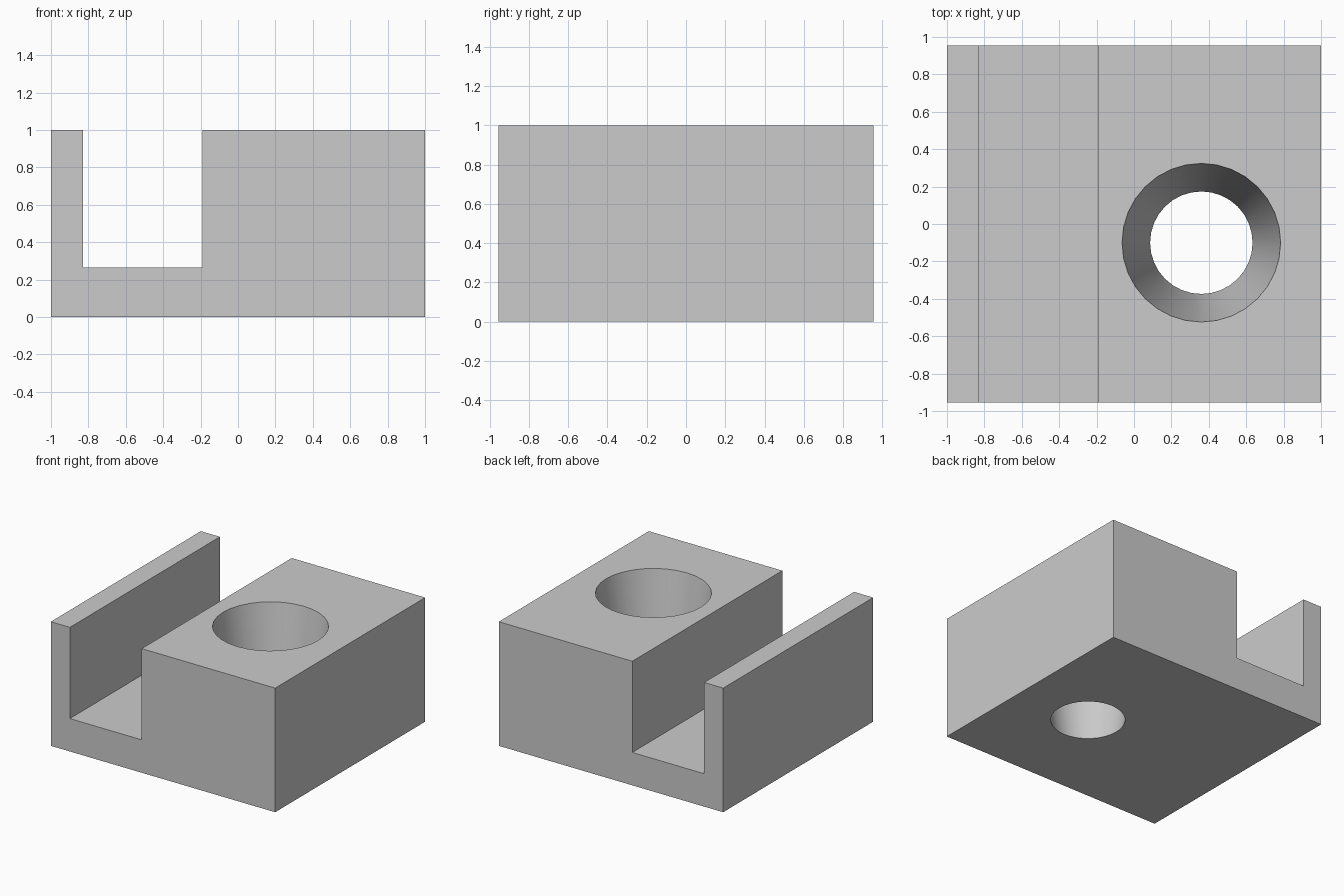
import bpy, bmesh

cube = bpy.data.objects.get("Cube")
if cube:
    bpy.data.objects.remove(cube, do_unlink=True)

HALF_DEPTH = 0.955
HOLE_X, HOLE_Y = 0.36, -0.10
R_BOTTOM, R_TOP = 0.274, 0.424
OVERSHOOT = 0.1

# Single grey material
grey = bpy.data.materials.new("light_grey")
grey.use_nodes = True
colour = (0.6, 0.6, 0.6, 1)
grey.diffuse_color = colour
grey.node_tree.nodes["Principled BSDF"].inputs["Base Color"].default_value = colour

# Block with a slot: side profile extruded front to back
profile = [(-1, 0), (1, 0), (1, 1), (-0.19, 1),
           (-0.19, 0.265), (-0.83, 0.265), (-0.83, 1), (-1, 1)]
bm = bmesh.new()
front = bm.faces.new([bm.verts.new((x, -HALF_DEPTH, z)) for x, z in profile])
extruded = bmesh.ops.extrude_face_region(bm, geom=[front], use_keep_orig=True)
bmesh.ops.translate(bm, vec=(0, 2 * HALF_DEPTH, 0),
                    verts=[v for v in extruded["geom"] if isinstance(v, bmesh.types.BMVert)])
bmesh.ops.recalc_face_normals(bm, faces=bm.faces)
mesh = bpy.data.meshes.new("slotted_block")
bm.to_mesh(mesh)
bm.free()
mesh.materials.append(grey)
block = bpy.data.objects.new("slotted_block", mesh)
bpy.context.collection.objects.link(block)

# Tapered through hole, the cutter running past both faces
flare = (R_TOP - R_BOTTOM) * OVERSHOOT
bpy.ops.mesh.primitive_cone_add(vertices=32, radius1=R_BOTTOM - flare, radius2=R_TOP + flare,
                                depth=1 + 2 * OVERSHOOT, location=(HOLE_X, HOLE_Y, 0.5))
cutter = bpy.context.object
cutter.name = "hole_cutter"
cutter.data.materials.append(grey)
cutter.hide_render = True

cut = block.modifiers.new("tapered_hole", 'BOOLEAN')
cut.operation = 'DIFFERENCE'
cut.solver = 'EXACT'
cut.object = cutter

# Apply the cut and smooth only the hole wall
bpy.ops.object.select_all(action='DESELECT')
block.select_set(True)
bpy.context.view_layer.objects.active = block
bpy.ops.object.modifier_apply(modifier=cut.name)
bpy.data.objects.remove(cutter, do_unlink=True)
bpy.ops.object.shade_smooth_by_angle()
